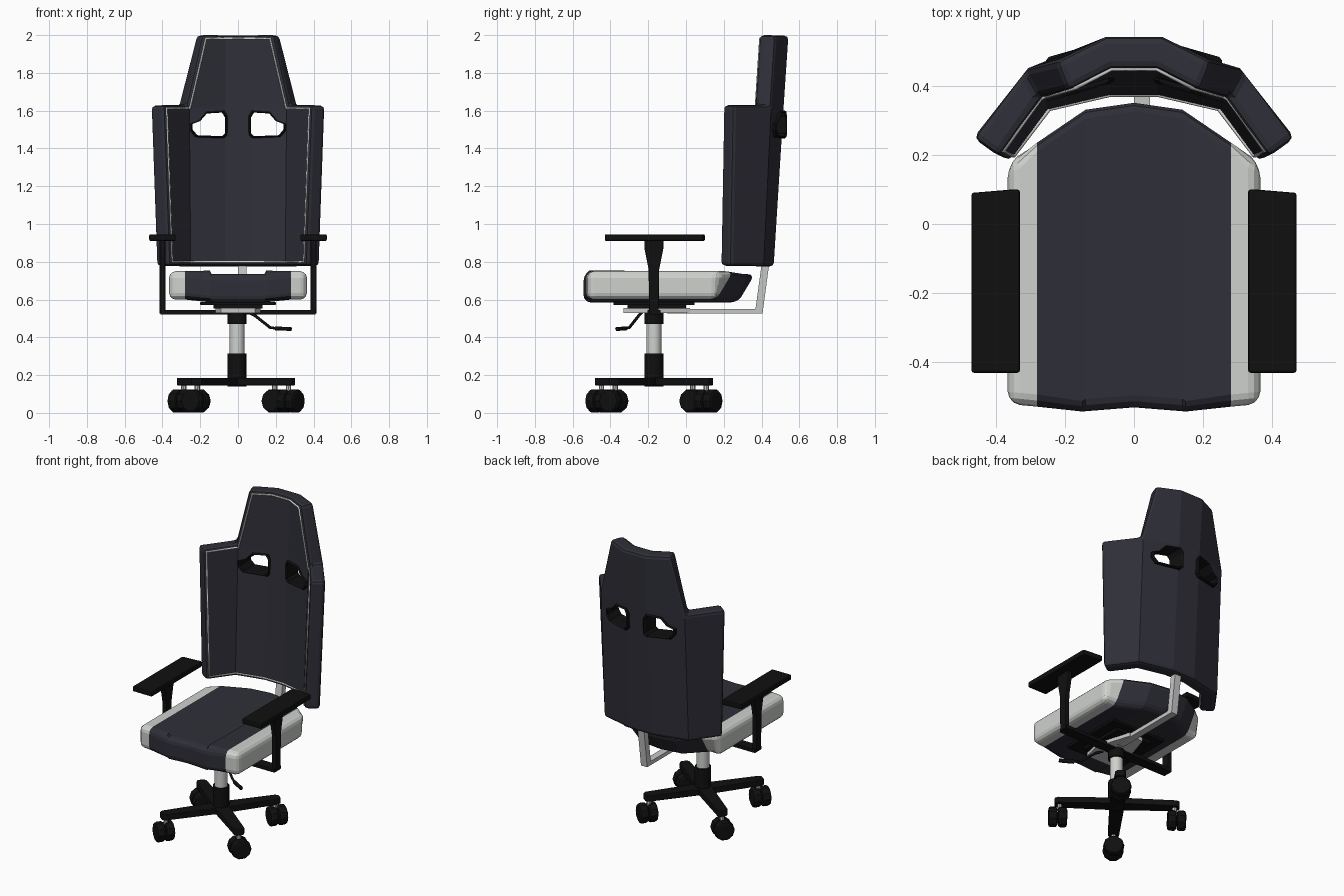
import bpy, bmesh, math
from mathutils import Vector, Matrix

if "Cube" in bpy.data.objects:
    bpy.data.objects.remove(bpy.data.objects["Cube"])


def material(name, r, g, b):
    m = bpy.data.materials.new(name)
    m.diffuse_color = (r, g, b, 1)
    m.use_nodes = True
    m.node_tree.nodes["Principled BSDF"].inputs["Base Color"].default_value = m.diffuse_color
    return m


NAVY = material("dark_fabric", .028, .028, .040)
WHITE = material("white_leather", .62, .64, .61)
BLACK = material("black_plastic", .005, .005, .005)
GREY = material("light_metal", .56, .57, .56)
CY = -.17  # y of the centre column


def new_object(name, bm, mat, bevel=0, segments=2, angle=40):
    bmesh.ops.recalc_face_normals(bm, faces=bm.faces)
    me = bpy.data.meshes.new(name)
    bm.to_mesh(me)
    bm.free()
    ob = bpy.data.objects.new(name, me)
    bpy.context.collection.objects.link(ob)
    me.materials.append(mat)
    if bevel:
        add_bevel(ob, bevel, segments, angle)
    return ob


def add_bevel(ob, width, segments=2, angle=40):
    b = ob.modifiers.new("Bevel", 'BEVEL')
    b.width, b.segments = width, segments
    b.limit_method, b.angle_limit = 'ANGLE', math.radians(angle)


def box(name, lo, hi, mat, bevel=0):
    bm = bmesh.new()
    lo, hi = Vector(lo), Vector(hi)
    bmesh.ops.create_cube(bm, size=1, matrix=Matrix.Translation((lo + hi) / 2)
                          @ Matrix.Diagonal((*(hi - lo), 1)))
    return new_object(name, bm, mat, bevel)


def prism(name, pts, off, mat, bevel=0):
    """Extrude a closed 3D outline by a vector."""
    bm = bmesh.new()
    f = bm.faces.new([bm.verts.new(p) for p in pts])
    r = bmesh.ops.extrude_face_region(bm, geom=[f], use_keep_orig=True)
    bmesh.ops.translate(bm, vec=off, verts=[v for v in r["geom"] if isinstance(v, bmesh.types.BMVert)])
    return new_object(name, bm, mat, bevel)


def cylinder(name, r, z0, z1, mat, x=-.005, y=CY, sides=16):
    bm = bmesh.new()
    bmesh.ops.create_cone(bm, cap_ends=True, segments=sides, radius1=r, radius2=r, depth=z1 - z0,
                          matrix=Matrix.Translation((x, y, (z0 + z1) / 2)))
    ob = new_object(name, bm, mat)
    bpy.context.view_layer.objects.active = ob
    ob.select_set(True)
    bpy.ops.object.shade_smooth_by_angle(angle=math.radians(35))
    ob.select_set(False)
    return ob


def tube(name, pts, r, mat, closed=False):
    cu = bpy.data.curves.new(name, 'CURVE')
    cu.dimensions = '3D'
    cu.bevel_depth, cu.bevel_resolution, cu.use_fill_caps = r, 1, True
    s = cu.splines.new('POLY')
    s.points.add(len(pts) - 1)
    for p, c in zip(s.points, pts):
        p.co = (*c, 1)
    s.use_cyclic_u = closed
    cu.materials.append(mat)
    ob = bpy.data.objects.new(name, cu)
    bpy.context.collection.objects.link(ob)
    return ob


# Backrest: folded panel with a narrower headrest on top
rows = [(.78, [(.07, .372), (.25, .33), (.36, .18)]),
        (1.63, [(.065, .425), (.27, .365), (.39, .195)]),
        (2.0, [(.065, .45), (.19, .385)])]
bm = bmesh.new()
grid = []
for z, half in rows:
    pts = [(-x, y) for x, y in reversed(half)] + half
    row = [bm.verts.new((x, y, z)) for x, y in pts]
    grid.append(row if len(row) == 6 else [None] + row + [None])
for a, b in zip(grid, grid[1:]):
    for i in range(5):
        quad = [a[i], a[i + 1], b[i + 1], b[i]]
        if all(quad):
            bm.faces.new(quad)
backrest = new_object("backrest", bm, NAVY)
if backrest.data.polygons[2].normal.y > 0:
    backrest.data.flip_normals()
s = backrest.modifiers.new("Thickness", 'SOLIDIFY')
s.thickness, s.offset, s.use_even_offset = .092, -1, True
add_bevel(backrest, .02, 2, 45)

# Belt openings with black frames
HOLE = [(.24, 1.53), (.20, 1.545), (.165, 1.585), (.085, 1.59), (.07, 1.565),
        (.07, 1.48), (.085, 1.465), (.215, 1.47), (.24, 1.50)]


def hole_loop(side, k, d):
    """Opening outline scaled by k, at depth d from the front surface."""
    out = []
    for x, z in HOLE:
        x, z = .155 + (x - .155) * k, 1.53 + (z - 1.53) * k
        out.append(Vector((side * x, .419 - .287 * (x - .065) + d, z)))
    return out


cutters = []
for side, label in ((-1, "left"), (1, "right")):
    cut = prism("opening_cutter_" + label, hole_loop(side, 1.09, -.1), (0, .35, 0), BLACK)
    cut.hide_render = True
    cutters.append(cut)
    m = backrest.modifiers.new("Opening", 'BOOLEAN')
    m.operation, m.solver, m.object = 'DIFFERENCE', 'EXACT', cut
    bm = bmesh.new()
    loops = [[bm.verts.new(p) for p in hole_loop(side, k, d)]
             for k, d in ((1.0, -.004), (1.08, -.012), (1.17, -.004), (1.17, .108), (1.08, .116), (1.0, .108))]
    for a, b in zip(loops, loops[1:] + loops[:1]):
        for i in range(len(a)):
            j = (i + 1) % len(a)
            bm.faces.new([a[i], a[j], b[j], b[i]])
    new_object("opening_frame_" + label, bm, BLACK)
bpy.context.view_layer.objects.active = backrest
for name in [m.name for m in backrest.modifiers]:
    bpy.ops.object.modifier_apply(modifier=name)
for c in cutters:
    bpy.data.objects.remove(c)

# White piping around the front of the backrest
half = [(.065, .448, 1.982), (.17, .393, 1.982), (.255, .369, 1.612), (.27, .363, 1.612),
        (.378, .211, 1.612), (.349, .196, .80), (.245, .332, .80), (.07, .373, .80)]
tube("backrest_piping", half + [(-x, y, z) for x, y, z in reversed(half)], .006, WHITE, True)

# Seat cushion with white side bolsters
edge = [(0, -.53), (.15, -.542), (.28, -.528), (.365, -.52), (.365, .17), (.28, .25), (.14, .345), (0, .365)]
outline = edge + [(-x, y) for x, y in reversed(edge[1:-1])]
bm = bmesh.new()
f = bm.faces.new([bm.verts.new((x, y, .58)) for x, y in outline])
r = bmesh.ops.extrude_face_region(bm, geom=[f], use_keep_orig=True)
bmesh.ops.translate(bm, vec=(0, 0, .17), verts=[v for v in r["geom"] if isinstance(v, bmesh.types.BMVert)])
for x in (-.28, -.14, 0, .14, .28):
    bmesh.ops.bisect_plane(bm, geom=bm.verts[:] + bm.edges[:] + bm.faces[:], dist=.0001,
                           plane_co=(x, 0, 0), plane_no=(1, 0, 0))
for v in bm.verts:
    ax = abs(v.co.x)
    if v.co.z > .7:
        v.co.z = .735 if ax < .2 else .75
    else:
        v.co.z = .585 if ax < .2 else .60
        if v.co.y > .2:
            v.co.y -= .09
seat = new_object("seat", bm, NAVY)
seat.data.materials.append(WHITE)
for p in seat.data.polygons:
    p.material_index = int(abs(p.center.x) > .281)
add_bevel(seat, .035, 3, 42)

# Mechanism under the seat
box("seat_plate", (-.2, -.385, .57), (.2, .045, .588), BLACK, .004)
box("mechanism_spacer", (-.13, -.31, .553), (.13, .0, .572), BLACK)
prism("mechanism_body", [(-.09, -.33, .53), (.09, -.33, .53), (.12, -.2, .53), (.05, .02, .53), (-.05, .02, .53),
                         (-.12, -.2, .53)], (0, 0, .025), GREY)
prism("back_support", [(0, -.1, .525), (0, .405, .525), (0, .442, .80), (0, .402, .80), (0, .368, .55),
                       (0, -.1, .55)], (.046, 0, 0), GREY)
tube("lever", [(.05, -.23, .535), (.09, -.25, .515), (.17, -.30, .452), (.22, -.33, .445)], .008, BLACK)
tube("lever_handle", [(.2, -.32, .446), (.28, -.365, .445)], .012, BLACK)

# Armrests
box("arm_crossbar", (-.41, CY - .035, .52), (.41, CY + .035, .545), BLACK, .004)
profile = [(-.025, .525), (.025, .525), (.028, .76), (.05, .87), (.05, .915), (-.05, .915), (-.05, .87), (-.028, .76)]
for side, label in ((-1, "left"), (1, "right")):
    prism("arm_post_" + label, [(side * .385, CY + y, z) for y, z in profile], (side * .03, 0, 0), BLACK, .004)
    prism("arm_pad_" + label, [(side * x, y, .91) for x, y in ((.33, -.43), (.47, -.43), (.47, .09), (.35, .10),
                                                               (.33, .10))], (0, 0, .035), BLACK, .007)

# Gas lift column
cylinder("column_sleeve", .05, .14, .315, BLACK)
cylinder("column_piston", .04, .31, .48, WHITE)
cylinder("column_collar", .05, .47, .53, BLACK)

# Four-legged base with casters, wheel axles pointing outward
for i in range(4):
    turn = Matrix.Translation((-.01, CY, 0)) @ Matrix.Rotation(math.radians(53.5 + 90 * i), 4, 'Z')
    leg = [(0, -.045), (.355, -.033), (.375, -.02), (.375, .02), (.355, .033), (0, .045)]
    prism(f"base_leg_{i + 1}", [turn @ Vector((x, y, .146)) for x, y in leg], (0, 0, .04), BLACK, .004)
    pin = turn @ Vector((.345, 0, 0))
    cylinder(f"caster_pin_{i + 1}", .014, .11, .15, GREY, pin.x, pin.y, 8)
    for k, x in enumerate((.328, .386)):
        bm = bmesh.new()
        bmesh.ops.create_cone(bm, cap_ends=True, segments=10, radius1=.063, radius2=.063, depth=.054,
                              matrix=turn @ Matrix.Translation((x, 0, .063)) @ Matrix.Rotation(math.pi / 2, 4, 'Y'))
        new_object(f"caster_wheel_{i + 1}_{k + 1}", bm, BLACK, .014, 2, 50)
